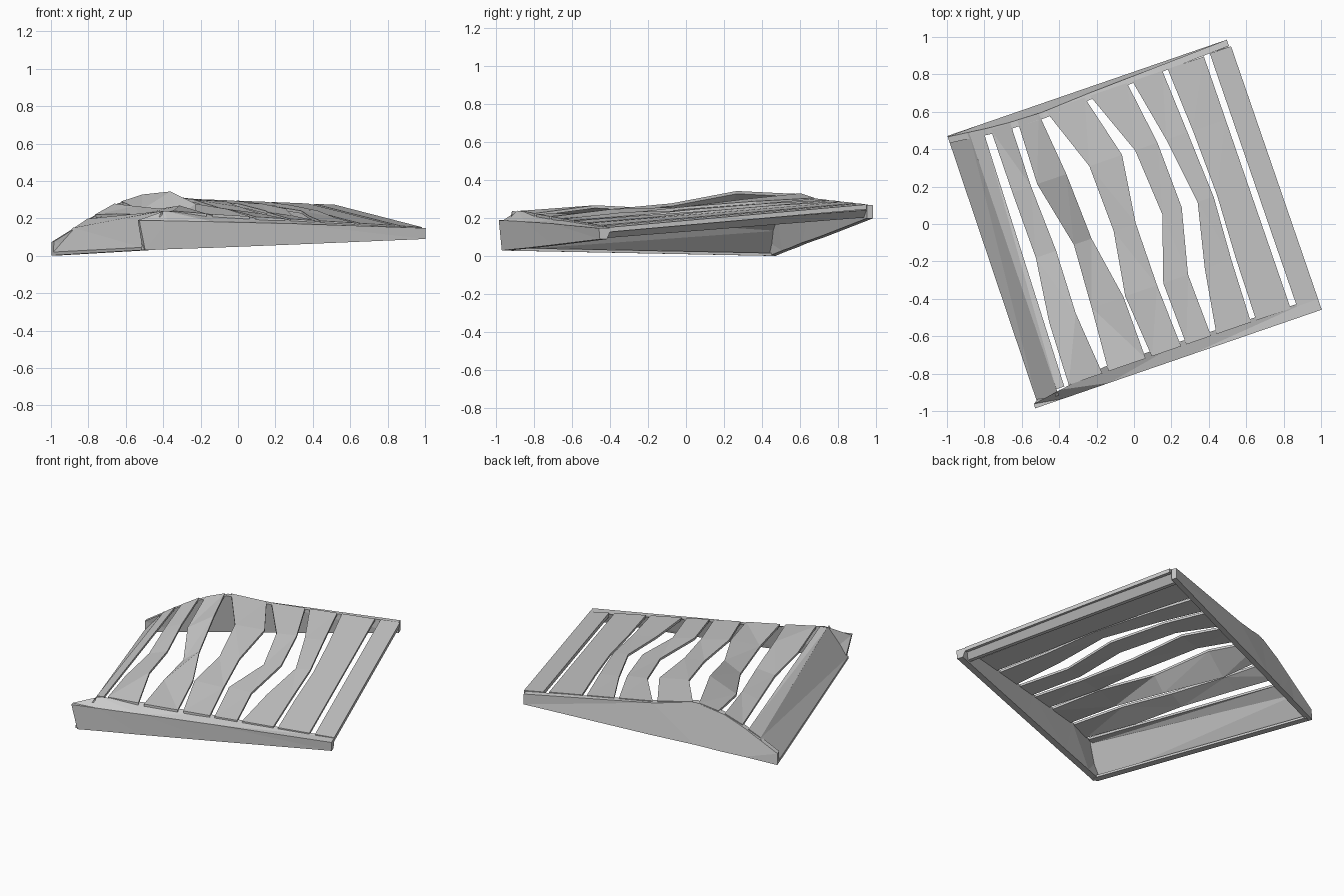
import bpy, bmesh, math
from mathutils import Matrix

if "Cube" in bpy.data.objects:
    bpy.data.objects.remove(bpy.data.objects["Cube"])

ROT = Matrix.Rotation(math.radians(19), 4, 'Z')


def lerp(pts, u):
    # piecewise linear height along a beam
    if u <= pts[0][0]:
        return pts[0][1]
    for (a, za), (b, zb) in zip(pts, pts[1:]):
        if u <= b:
            return za + (zb - za) * (u - a) / (b - a)
    return pts[-1][1]


def loft(name, sections):
    # closed solid through four-point cross-sections
    bm = bmesh.new()
    rings = [[bm.verts.new(p) for p in s] for s in sections]
    for r, s in zip(rings, rings[1:]):
        for i in range(4):
            j = (i + 1) % 4
            bm.faces.new((r[i], r[j], s[j], s[i]))
    bm.faces.new(rings[0][::-1])
    bm.faces.new(rings[-1])
    bmesh.ops.triangulate(bm, faces=bm.faces[:])
    bmesh.ops.recalc_face_normals(bm, faces=bm.faces)
    bm.transform(ROT)
    me = bpy.data.meshes.new(name)
    bm.to_mesh(me)
    bm.free()
    ob = bpy.data.objects.new(name, me)
    bpy.context.collection.objects.link(ob)
    return ob


def plank(name, rows, t=0.015):
    # rows: v, left u, left z, right u, right z
    loft(name, [[(a, v, za), (b, v, zb), (b, v, zb - t), (a, v, za - t)]
                for v, a, za, b, zb in rows])


BACK = [(-.80, .07), (-.58, .205), (-.45, .275), (-.27, .33), (0, .30), (.80, .27)]
FRONT = [(-.80, .19), (-.66, .24), (-.40, .22), (.80, .15)]

# End beams with bent top edges; the back one leans inward
# back: (u, bottom z, outer top v), front: (u, bottom z, outer top z, inner v)
back = [(-.79, .002, .765), (-.58, .03, .74), (-.45, .045, .73),
        (-.27, .07, .725), (0, .10, .74), (.79, .20, .77)]
loft("back_beam", [[(u, .77, zb), (u, vo, lerp(BACK, u) - .002),
                    (u, vo - .035, lerp(BACK, u)), (u, .735, zb)] for u, zb, vo in back])
front = [(-.82, .03, .19, -.735), (-.66, .035, .187, -.71), (-.40, .043, .182, -.67),
         (.05, .06, .172, -.675), (.80, .09, .148, -.69)]
loft("front_beam", [[(max(u, -.785), -.755, zb), (u, -.76, zo),
                     (u, vi, lerp(FRONT, u)), (max(u, -.785), -.715, zb)]
                    for u, zb, zo, vi in front])

# Steep left plank, its flat upper strip and the foot flange
plank("left_plank", [(-.735, -.80, .045, -.68, .238), (.75, -.79, .02, -.675, .15)])
plank("left_top_strip", [(-.70, -.68, .238, -.635, .24), (.73, -.675, .15, -.60, .198)])
plank("left_foot", [(-.74, -.80, .045, -.755, .045), (.75, -.79, .017, -.75, .017)])

# Right plank with a slanted rail under it
plank("right_plank", [(-.70, .68, .160, .80, .153), (.73, .68, .278, .80, .273)], .025)
loft("right_rail", [[(.72, v, z), (.745, v, z), (.785, v, z + .04), (.76, v, z + .04)]
                    for v, z in ((-.72, .095), (.75, .205))])

# Bent slats: left edges, right edges (u at five stations), edge lifts at inner stations
V = [.725, .37, 0, -.35, -.70]
SLATS = [
    ((-.56, -.56, -.555, -.60, -.61), (-.45, -.455, -.44, -.45, -.42), (0, 0, -.01, 0, -.01, .03)),
    ((-.41, -.42, -.34, -.36, -.385), (-.29, -.255, -.24, -.18, -.175), (-.03, .045, -.05, .01, -.01, .01)),
    ((-.25, -.125, -.115, -.17, -.14), (-.03, .06, .01, .01, .025), (0, .01, -.01, .01, .01, 0)),
    ((0, .134, .16, .045, .055), (.21, .26, .27, .185, .195), (0, .01, -.01, .01, .01, 0)),
    ((.24, .31, .36, .28, .225), (.41, .43, .45, .43, .42), (0, .01, 0, .01, 0, 0)),
    ((.44, .46, .47, .455, .45), (.645, .645, .645, .645, .645), (0, 0, 0, 0, 0, 0)),
]
for i, (left, right, lift) in enumerate(SLATS):
    rows = []
    for k, v in enumerate(V):
        f = (v - V[-1]) / (V[0] - V[-1])
        z = []
        for side, edge in enumerate((left, right)):
            # heights follow the end beams
            h = lerp(BACK, edge[0]) * f + lerp(FRONT, edge[-1]) * (1 - f) + .004
            if 0 < k < 4:
                h += lift[(k - 1) * 2 + side]
            z.append(h)
        rows.append((v, left[k], z[0], right[k], z[1]))
    plank("slat_%d" % (i + 1), rows)
